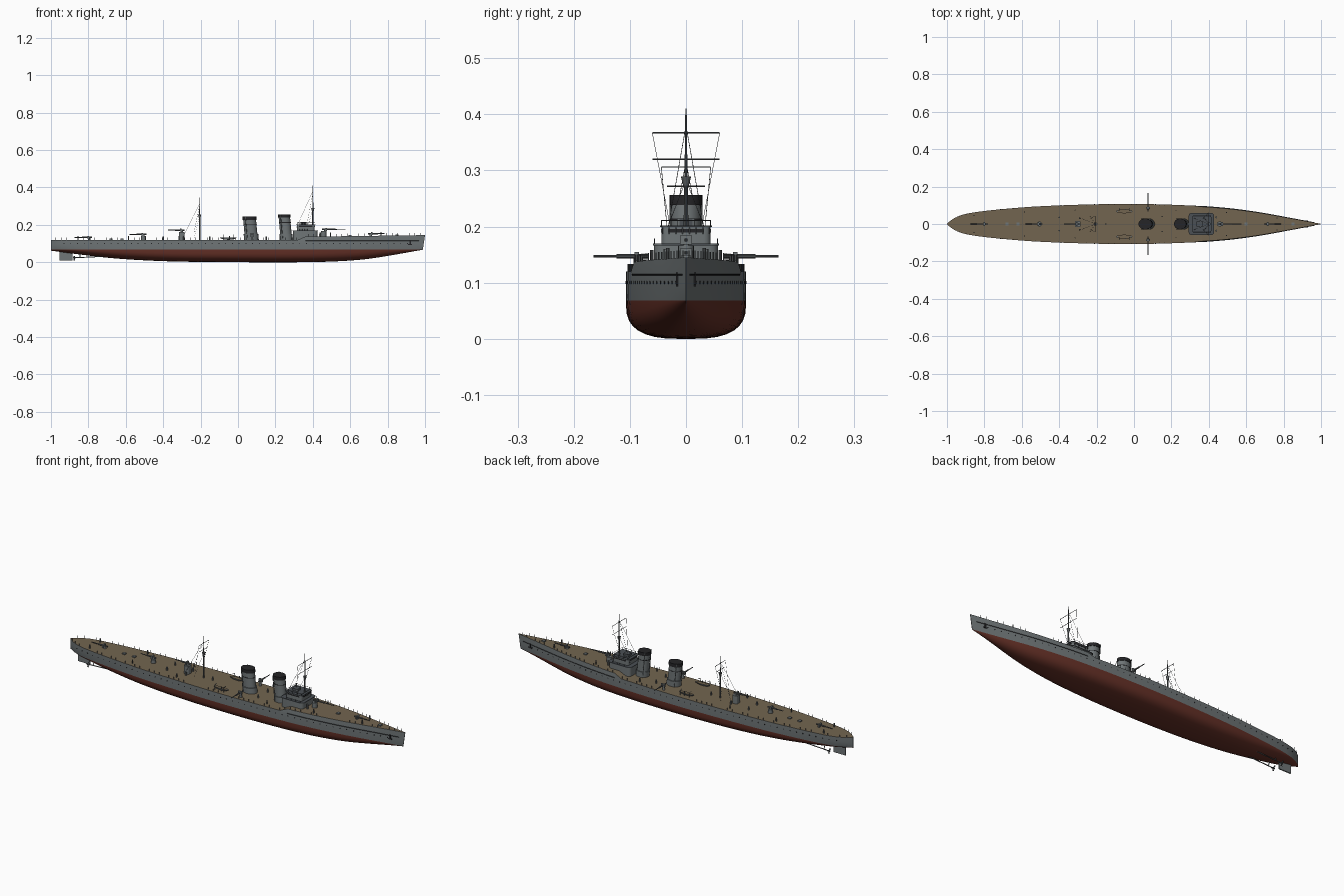
import bpy, bmesh, math
from mathutils import Vector, Matrix

if "Cube" in bpy.data.objects:
    bpy.data.objects.remove(bpy.data.objects["Cube"])

def mat(name, r, g, b):
    m = bpy.data.materials.new(name)
    m.diffuse_color = (r, g, b, 1)
    m.use_nodes = True
    m.node_tree.nodes["Principled BSDF"].inputs["Base Color"].default_value = m.diffuse_color
    return m

GRAY = mat("hull_gray", .16, .18, .185)
RED = mat("bottom_red", .13, .03, .02)
WOOD = mat("deck_wood", .17, .13, .08)
DARK = mat("roof_gray", .07, .08, .09)
BLACK = mat("soot_black", .018, .018, .02)
STEEL = mat("rig_steel", .1, .11, .115)

def interp(table, x):
    # smooth Hermite curve through a few points
    n = len(table)
    def slope(i):
        a, b = table[max(i - 1, 0)], table[min(i + 1, n - 1)]
        return (b[1] - a[1]) / (b[0] - a[0])
    for i in range(n - 1):
        (x0, y0), (x1, y1) = table[i], table[i + 1]
        if x <= x1:
            h = x1 - x0
            t = (x - x0) / h
            return ((2*t**3 - 3*t*t + 1) * y0 + (t**3 - 2*t*t + t) * h * slope(i)
                    + (3*t*t - 2*t**3) * y1 + (t**3 - t*t) * h * slope(i + 1))
    return table[-1][1]

BEAM = [(-1, .002), (-.975, .022), (-.94, .042), (-.88, .058), (-.75, .075), (-.5, .095), (-.1, .107),
        (.2, .103), (.45, .089), (.65, .065), (.85, .029), (1, .001)]
KEEL = [(-1, .062), (-.85, .042), (-.65, .02), (-.4, .006), (-.1, .001), (.4, .001),
        (.65, .013), (.82, .037), (1, .067)]
WL = .068

def half(x):
    return max(interp(BEAM, x), .001)

def deck(x):
    step = min(max((x - .32) / .04, 0), 1)
    return .12 + .017 * step + .008 * max(0, (x - .4) / .6)

def finish(name, bm, mats, smooth=None):
    bmesh.ops.recalc_face_normals(bm, faces=bm.faces)
    me = bpy.data.meshes.new(name)
    bm.to_mesh(me)
    bm.free()
    for m in mats:
        me.materials.append(m)
    ob = bpy.data.objects.new(name, me)
    bpy.context.collection.objects.link(ob)
    if smooth:
        bpy.context.view_layer.objects.active = ob
        ob.select_set(True)
        bpy.ops.object.shade_smooth_by_angle(angle=math.radians(smooth))
        ob.select_set(False)
    return ob

def box(bm, x0, x1, y0, y1, z0, z1, mi=0, bevel=0):
    M = Matrix.Translation(((x0+x1)/2, (y0+y1)/2, (z0+z1)/2)) @ Matrix.Diagonal((x1-x0, y1-y0, z1-z0, 1))
    vs = bmesh.ops.create_cube(bm, size=1, matrix=M)["verts"]
    for f in {f for v in vs for f in v.link_faces}:
        f.material_index = mi
    if bevel:
        es = [e for e in {e for v in vs for e in v.link_edges}
              if abs(e.verts[0].co.z - e.verts[1].co.z) > 1e-5]
        bmesh.ops.bevel(bm, geom=es, offset=bevel, segments=3, affect='EDGES', profile=.5)

def rod(bm, a, b, r, r2=None, n=8, mi=0, sx=1, sy=1):
    a, b = Vector(a), Vector(b)
    d = b - a
    M = (Matrix.Translation((a + b) / 2) @ d.to_track_quat('Z', 'Y').to_matrix().to_4x4()
         @ Matrix.Diagonal((sx, sy, 1, 1)))
    vs = bmesh.ops.create_cone(bm, cap_ends=True, segments=n, radius1=r, radius2=r if r2 is None else r2,
                               depth=d.length, matrix=M)["verts"]
    for f in {f for v in vs for f in v.link_faces}:
        f.material_index = mi

# hull: lofted sections, red under the waterline, wooden deck on top
bm = bmesh.new()
xs = sorted([-1, -.99, -.975, .32, .36, .98, 1] + [-.96 + i * .04 for i in range(49)])
rings = []
for x in xs:
    b, k, d = half(x), interp(KEEL, x), deck(x)
    n = 1.3 + 1.7 * max(0, 1 - abs(x) ** 2.5)
    wl = b * (1 - .12 * abs(x) ** 4)
    pts = []
    for i in range(9):
        a = i / 8 * math.pi / 2
        pts.append((wl * math.sin(a) ** (2 / n), k + (WL - k) * (1 - math.cos(a) ** (2 / n))))
    pts += [(wl + (b - wl) * .6, .095), (b, .115), (b * (.97 if x > .34 else 1), d)]
    full = [(-y, z) for y, z in pts[:0:-1]] + pts
    rake = .012 * max(0, (x - .8) / .2)
    rings.append([bm.verts.new((x - rake * (d - z) / .08, y, z)) for y, z in full])
for r, s in zip(rings, rings[1:]):
    for i in range(len(r) - 1):
        f = bm.faces.new((r[i], r[i+1], s[i+1], s[i]))
        f.material_index = 1 if f.calc_center_median().z < WL else 0
    bm.faces.new((r[-1], r[0], s[0], s[-1])).material_index = 2
for r in (rings[0], rings[-1]):
    bm.faces.new(r)
finish("hull", bm, [GRAY, RED, WOOD], 35)

# rubbing strake, portholes and anchors on the hull sides
bm = bmesh.new()
for s in (-1, 1):
    for i in range(16):
        x0, x1 = .36 + i * .038, .36 + (i + 1) * .038
        rod(bm, (x0, s * half(x0), .114), (x1, s * half(x1), .114), .0013, n=4)
    for i in range(52):
        x = -.93 + i * .036
        rod(bm, (x, s * (half(x) - .006), .1), (x, s * (half(x) + .0005), .1), .0028, n=8)
    x = .92
    box(bm, x - .004, x + .004, s * half(x) - .002, s * half(x) + .002, .095, .118)
    box(bm, x - .01, x + .01, s * half(x) - .002, s * half(x) + .002, .093, .098)
finish("hull_fittings", bm, [BLACK])

# guard rail posts around the deck edge
bm = bmesh.new()
for s in (-1, 1):
    for i in range(66):
        x = -.975 + i * .03
        y, z = s * (half(x) * .96), deck(x)
        rod(bm, (x, y, z), (x, y, z + .013), .001, n=4)
        if i % 9 == 4:
            rod(bm, (x, y * .75, z), (x, y * .75, z + .02), .003, n=8)
finish("rail_posts_and_vents", bm, [STEEL])

# funnels with black caps and bands
for name, x, rx, top in (("aft_funnel", .066, .037, .245), ("fore_funnel", .253, .033, .256)):
    bm = bmesh.new()
    def at(z):
        return (x + .006 - .012 * (z - .12) / .13, 0, z)
    def tube(z0, z1, k, mi):
        vs = bmesh.ops.create_cone(bm, cap_ends=True, segments=28, radius1=1, radius2=1, depth=1)["verts"]
        for v in vs:
            z = z0 if v.co.z < 0 else z1
            v.co = Vector(at(z)) + Vector((v.co.x * rx * k, v.co.y * .029 * k, 0))
        for f in {f for v in vs for f in v.link_faces}:
            f.material_index = mi
    tube(.11, top - .016, .93, 0)
    tube(.11, .15, 1.06, 0)
    tube(top - .018, top, 1, 1)
    tube(top - .045, top - .042, .97, 1)
    for s in (-1, 1):
        rod(bm, (at(.12)[0] - rx * .6, s * .028, .12), (at(top)[0] - rx * .6, s * .027, top), .002, n=6)
    finish(name, bm, [GRAY, BLACK], 40)

# bridge: stacked decks with roofs, window band and railing
bm = bmesh.new()
box(bm, .295, .425, -.057, .057, .115, .166, 0, .015)
box(bm, .292, .428, -.059, .059, .166, .17, 1, .015)
box(bm, .315, .41, -.044, .044, .17, .2, 0, .012)
box(bm, .3145, .4115, -.0445, .0445, .189, .196, 2, .012)
box(bm, .311, .414, -.046, .046, .199, .202, 1, .012)
box(bm, .335, .365, -.016, .016, .2, .214, 1, .004)
for i in range(8):
    y = -.042 + i * .012
    rod(bm, (.412, y, .187), (.412, y, .198), .001, n=4)
for s in (-1, 1):
    for i in range(8):
        x = .317 + i * .0135
        rod(bm, (x, s * .044, .2), (x, s * .044, .211), .0008, n=4, mi=1)
        rod(bm, (x, s * .056, .168), (x, s * .056, .179), .0008, n=4, mi=1)
    rod(bm, (.315, s * .044, .211), (.412, s * .044, .211), .0008, n=4, mi=1)
    rod(bm, (.44, s * .035, .13), (.44, s * .035, .16), .005, n=8)
for x in (.315, .412):
    rod(bm, (x, -.044, .211), (x, .044, .211), .0008, n=4, mi=1)
finish("bridge", bm, [GRAY, DARK, BLACK], 35)

# guns: pedestal, shield and barrel; some stand on deck houses
def gun(name, x, y, z, direction, length, base):
    bm = bmesh.new()
    d = Vector(direction)
    p = Vector((x, y, z))
    rod(bm, (x, y, base), (x, y, z), .007, .005, n=12)
    rod(bm, p - d * .015, p + d * length * .5, .0038, n=10, mi=1)
    rod(bm, p, p + d * length, .0026, .002, n=10, mi=1)
    q = p + d * .006
    hx, hy = (.004, .011) if d.x else (.011, .004)
    box(bm, q.x - hx, q.x + hx, q.y - hy, q.y + hy, z - .008, z + .008)
    finish(name, bm, [GRAY, STEEL], 35)

gun("stern_gun", -.795, 0, .133, (-1, 0, 0), .08, .115)
gun("aft_house_gun", -.505, 0, .149, (-1, 0, 0), .075, .13)
gun("aft_upper_gun", -.3, 0, .172, (-1, 0, 0), .075, .15)
gun("fore_upper_gun", .465, 0, .176, (1, 0, 0), .11, .15)
gun("bow_gun", .71, 0, .153, (1, 0, 0), .075, .135)
for s, side in ((-1, "starboard"), (1, "port")):
    gun(side + "_gun", .075, s * .082, .147, (0, s, 0), .083, .115)

bm = bmesh.new()
rod(bm, (-.505, 0, .115), (-.505, 0, .14), .013, n=16)
box(bm, -.315, -.285, -.016, .016, .115, .163, 0, .006)
rod(bm, (.458, 0, .13), (.458, 0, .166), .014, n=16)
for x, y in ((-.29, .03), (-.29, -.03), (-.15, 0), (.15, .04), (.15, -.04), (-.4, .035), (-.4, -.035)):
    rod(bm, (x, y, .115), (x, y, .138), .004, n=10)
for x in (-.68, -.62, .6, .85):
    box(bm, x - .008, x + .008, -.008, .008, deck(x) - .005, deck(x) + .006)
finish("deck_houses", bm, [GRAY], 35)

# ship's boats: pointed at both ends
for s, side in ((-1, "starboard"), (1, "port")):
    bm = bmesh.new()
    vs = bmesh.ops.create_uvsphere(bm, u_segments=16, v_segments=10, radius=1)["verts"]
    for v in vs:
        c = v.co.copy()
        v.co = (-.052 + c.x * .044, s * .068 + c.y * .011, .132 + min(c.z, 0) * .012)
    for f in bm.faces:
        f.material_index = int(all(v.co.z > .1319 for v in f.verts) and
                               f.calc_center_median().xy.length > 0 and
                               abs(f.calc_center_median().x + .052) < .034)
    for x in (-.08, -.025):
        rod(bm, (x, s * .085, .115), (x, s * .085, .145), .0015, n=6)
        rod(bm, (x, s * .085, .145), (x, s * .07, .148), .0015, n=6)
    finish(side + "_boat", bm, [GRAY, WOOD], 40)

# masts with lookout, yards and rigging
def mast(name, x, base, top, nest, yards, foot):
    bm = bmesh.new()
    rod(bm, (x, 0, base), (x, 0, nest), .0045, .0035, n=10)
    rod(bm, (x, 0, nest), (x, 0, top), .0028, .0012, n=8)
    rod(bm, (x, 0, nest - .01), (x, 0, nest + .006), .005, .009, n=12)
    for z, h in yards:
        rod(bm, (x, -h, z), (x, h, z), .0012, n=6)
    z, h = yards[0]
    for s in (-1, 1):
        rod(bm, (x, s * h, z), (x - .03, s * .03, foot), .0006, n=4)
        rod(bm, (x, 0, top - .03), (x - .09, s * .035, foot - .03), .0006, n=4)
        rod(bm, (x, 0, nest), (x - .03, s * .04, foot - .03), .0006, n=4)
    finish(name, bm, [STEEL])

mast("fore_mast", .4, .16, .41, .283, [(.367, .06), (.32, .06)], .21)
mast("main_mast", -.205, .115, .345, .25, [(.306, .044), (.272, .034)], .16)

# rudder, propeller shafts and propellers
bm = bmesh.new()
box(bm, -.955, -.885, -.003, .003, .01, .066)
finish("rudder", bm, [GRAY])
bm = bmesh.new()
for s in (-1, 1):
    rod(bm, (-.875, s * .03, .024), (-.62, s * .03, .036), .0025, n=8)
    rod(bm, (-.845, s * .03, .025), (-.845, s * .015, .055), .002, n=6)
    rod(bm, (-.882, s * .03, .024), (-.868, s * .03, .024), .004, n=10)
    for k in range(3):
        a = k * 2.094 + .5
        rod(bm, (-.875, s * .03, .024), (-.875, s * .03 + .015 * math.cos(a), .024 + .015 * math.sin(a)),
            .002, .005, n=8, sx=1, sy=.3)
finish("propellers", bm, [STEEL])
